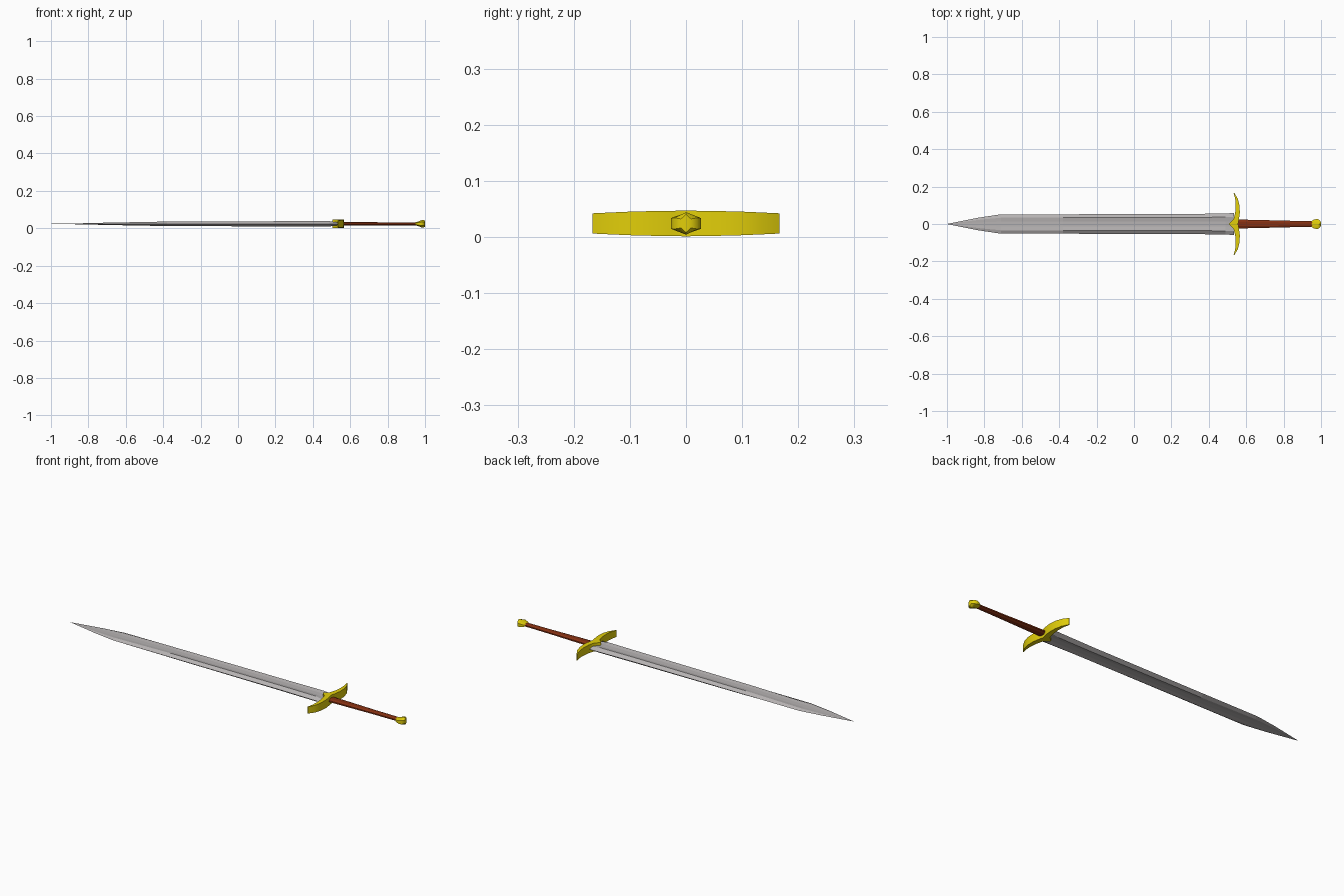
import bpy, bmesh

if "Cube" in bpy.data.objects:
    bpy.data.objects.remove(bpy.data.objects["Cube"])

MID = 0.024  # height of the sword's centre plane


def material(name, rgb):
    m = bpy.data.materials.new(name)
    m.diffuse_color = (*rgb, 1)
    m.use_nodes = True
    m.node_tree.nodes["Principled BSDF"].inputs["Base Color"].default_value = m.diffuse_color
    return m


def loft(name, rings, mat=None):
    """Skin a list of equal-length rings and cap both ends."""
    bm = bmesh.new()
    loops = [[bm.verts.new(p) for p in ring] for ring in rings]
    for a, b in zip(loops, loops[1:]):
        n = len(a)
        for i in range(n):
            j = (i + 1) % n
            bm.faces.new((a[i], a[j], b[j], b[i]))
    bm.faces.new(loops[0])
    bm.faces.new(loops[-1])
    bmesh.ops.remove_doubles(bm, verts=bm.verts, dist=1e-5)
    bmesh.ops.recalc_face_normals(bm, faces=bm.faces)
    me = bpy.data.meshes.new(name)
    bm.to_mesh(me)
    bm.free()
    ob = bpy.data.objects.new(name, me)
    bpy.context.collection.objects.link(ob)
    if mat:
        me.materials.append(mat)
    return ob


def along_x(section, stations):
    """Place a unit y/z section at each (x, half width, half height)."""
    return [[(x, y * w, MID + z * h) for y, z in section] for x, w, h in stations]


steel = material("steel", (0.47, 0.45, 0.45))
gold = material("gold", (0.76, 0.62, 0.003))
leather = material("leather", (0.235, 0.03, 0.006))

# Blade: flat faces with bevelled edges and a shallow groove, tapering to a point
bevelled = [(1, 0), (0.65, 1), (0.25, 0.75), (-0.25, 0.75), (-0.65, 1),
            (-1, 0), (-0.65, -1), (-0.25, -0.75), (0.25, -0.75), (0.65, -1)]
loft("blade", along_x(bevelled, [
    (-1.0, 0.0005, 0.0003), (-0.83, 0.034, 0.003), (-0.71, 0.052, 0.006),
    (-0.38, 0.052, 0.012), (0.29, 0.053, 0.014), (0.49, 0.057, 0.014),
    (0.535, 0.058, 0.007)]), steel)

# Guard: curved bar, lofted across y from (y, blade side x, grip side x, half height)
half = [(0.0, 0.506, 0.556, 0.023), (0.024, 0.532, 0.561, 0.0225),
        (0.06, 0.541, 0.566, 0.022), (0.10, 0.544, 0.564, 0.021),
        (0.135, 0.541, 0.555, 0.0195), (0.167, 0.532, 0.536, 0.018)]
full = [(-y, a, b, h) for y, a, b, h in reversed(half[1:])] + half
loft("guard", [[(a, y, MID - h), (b, y, MID - h), (b, y, MID + h), (a, y, MID + h)]
               for y, a, b, h in full], gold)

# Grip: narrow flattened octagon
octagon = [(1, 0.4), (0.5, 1), (-0.5, 1), (-1, 0.4),
           (-1, -0.4), (-0.5, -1), (0.5, -1), (1, -0.4)]
loft("grip", along_x(octagon, [
    (0.54, 0.024, 0.009), (0.65, 0.022, 0.009), (0.80, 0.018, 0.008),
    (0.97, 0.015, 0.008)]), leather)

# Pommel: smooth faceted knob flaring from the grip
hexagon = [(1, 0.5), (0, 1), (-1, 0.5), (-1, -0.5), (0, -1), (1, -0.5)]
pommel = loft("pommel", along_x(hexagon, [
    (0.95, 0.016, 0.009), (0.963, 0.024, 0.012), (0.980, 0.027, 0.019),
    (0.992, 0.021, 0.020), (1.0, 0.009, 0.016)]), gold)

# Soft shading on the gold parts
for ob in (pommel, bpy.data.objects["guard"]):
    bpy.context.view_layer.objects.active = ob
    ob.select_set(True)
bpy.ops.object.shade_smooth_by_angle(angle=0.7)
